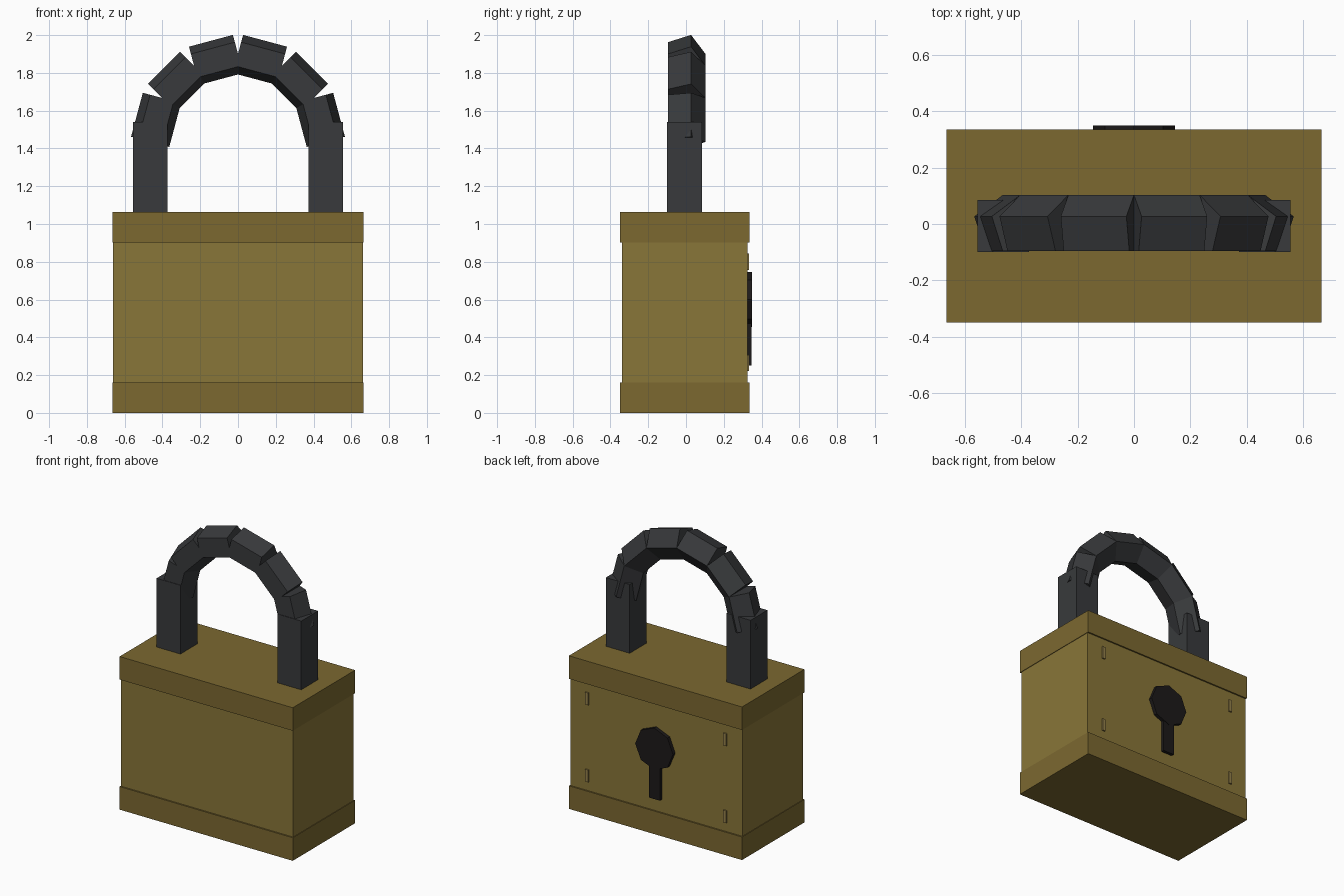
import bpy, math
from mathutils import Vector, Matrix

if "Cube" in bpy.data.objects:
    bpy.data.objects.remove(bpy.data.objects["Cube"])

CY = -0.007  # depth centre of lock body and shackle


def material(name, rgb):
    m = bpy.data.materials.new(name)
    m.diffuse_color = (*rgb, 1)
    m.use_nodes = True
    m.node_tree.nodes["Principled BSDF"].inputs["Base Color"].default_value = m.diffuse_color
    return m


BRASS = material("brass", (0.25, 0.18, 0.04))
TRIM = material("brass_trim", (0.20, 0.14, 0.03))
STEEL = material("steel", (0.04, 0.042, 0.045))
DARK = material("dark", (0.012, 0.01, 0.01))
PIN = material("pin", (0.30, 0.22, 0.07))


def box(name, centre, size, mat):
    bpy.ops.mesh.primitive_cube_add(size=1, location=centre)
    o = bpy.context.object
    o.name = name
    o.scale = size
    o.data.materials.append(mat)
    return o


def prism(name, sides, radius, depth, matrix, mat):
    bpy.ops.mesh.primitive_cylinder_add(vertices=sides, radius=radius, depth=depth)
    o = bpy.context.object
    o.name = name
    o.matrix_world = matrix
    o.data.materials.append(mat)
    return o


# Body with slightly proud top and bottom bands
box("body", (0, CY, 0.531), (1.322, 0.664, 1.058), BRASS)
box("bottom_band", (0, CY, 0.08), (1.33, 0.684, 0.16), TRIM)
box("top_band", (0, CY, 0.983), (1.33, 0.684, 0.16), TRIM)

# Shackle legs
for side, x in (("left", -0.464), ("right", 0.464)):
    box(side + "_shackle_leg", (x, CY, 1.29), (0.183, 0.185, 0.50), STEEL)

# Shackle arch: six straight five-sided segments around a half circle
R, ZC = 0.465, 1.435
nodes = [Vector((R * math.cos(math.radians(a)), CY, ZC + R * math.sin(math.radians(a))))
         for a in range(0, 181, 30)]
for i, (a, b) in enumerate(zip(nodes, nodes[1:])):
    axis = (b - a).normalized()
    back = Vector((0, 1, 0))  # one corner of the cross-section points back
    frame = Matrix((axis.cross(-back), back, axis)).transposed().to_4x4()
    frame.translation = (a + b) / 2
    prism("shackle_arch_%d" % (i + 1), 5, 0.11, (b - a).length, frame, STEEL)

# Keyhole on the back face
turn = Matrix.Rotation(math.pi / 2, 4, 'X')
prism("keyhole_disc", 8, 0.145, 0.03, Matrix.Translation((0, 0.335, 0.60)) @ turn, DARK)
box("keyhole_slot", (0, 0.332, 0.38), (0.085, 0.03, 0.26), DARK)

# Small pins at the back corners
for x in (-0.53, 0.53):
    for z in (0.265, 0.80):
        box("back_pin", (x, 0.325, z), (0.024, 0.018, 0.085), PIN)
